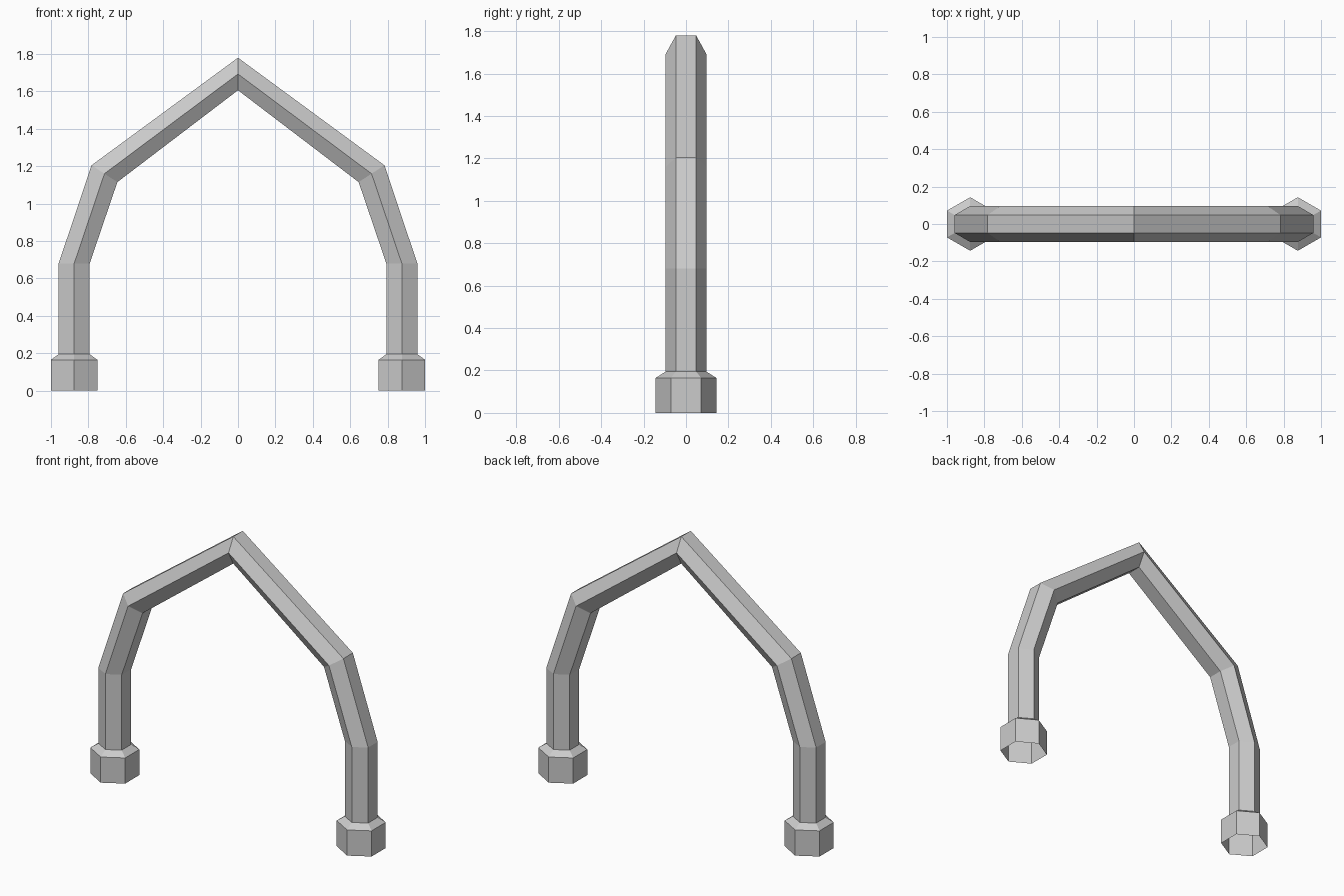
import bpy, bmesh
from math import sin, cos, radians

if "Cube" in bpy.data.objects:
    bpy.data.objects.remove(bpy.data.objects["Cube"])


def sweep(name, rings):
    """Skin six-sided rings; ring = (centre x, z, outward half-width x, z, y radius)."""
    bm = bmesh.new()
    loops = []
    for cx, cz, hx, hz, r in rings:
        loop = []
        for k in range(6):
            a = radians(60 * k)
            s = sin(a) / sin(radians(60))
            loop.append(bm.verts.new((cx + s * hx, r * cos(a), cz + s * hz)))
        loops.append(loop)
    for a, b in zip(loops, loops[1:]):
        for i in range(6):
            j = (i + 1) % 6
            bm.faces.new((a[i], a[j], b[j], b[i]))
    bmesh.ops.recalc_face_normals(bm, faces=bm.faces)
    mesh = bpy.data.meshes.new(name)
    bm.to_mesh(mesh)
    bm.free()
    obj = bpy.data.objects.new(name, mesh)
    bpy.context.collection.objects.link(obj)
    return obj


X, R, H = 0.876, 0.096, 0.083

# Hexagonal arch tube, left half then its reflection
left = [
    (-X, 0.195, -H, 0, R),
    (-X, 0.68, -H, 0, R),
    (-0.714, 1.16, -0.069, 0.045, R),
]
apex = [(0, 1.693, 0, 0.087, R)]
right = [(-cx, cz, -hx, hz, r) for cx, cz, hx, hz, r in reversed(left)]
sweep("arch_tube", left + apex + right)

# Wider hexagonal feet with sloped shoulders, open underneath
for side, label in ((-1, "left"), (1, "right")):
    sweep(label + "_foot", [
        (side * X, 0, side * 0.124, 0, 0.143),
        (side * X, 0.165, side * 0.124, 0, 0.143),
        (side * X, 0.195, side * H, 0, R),
    ])
